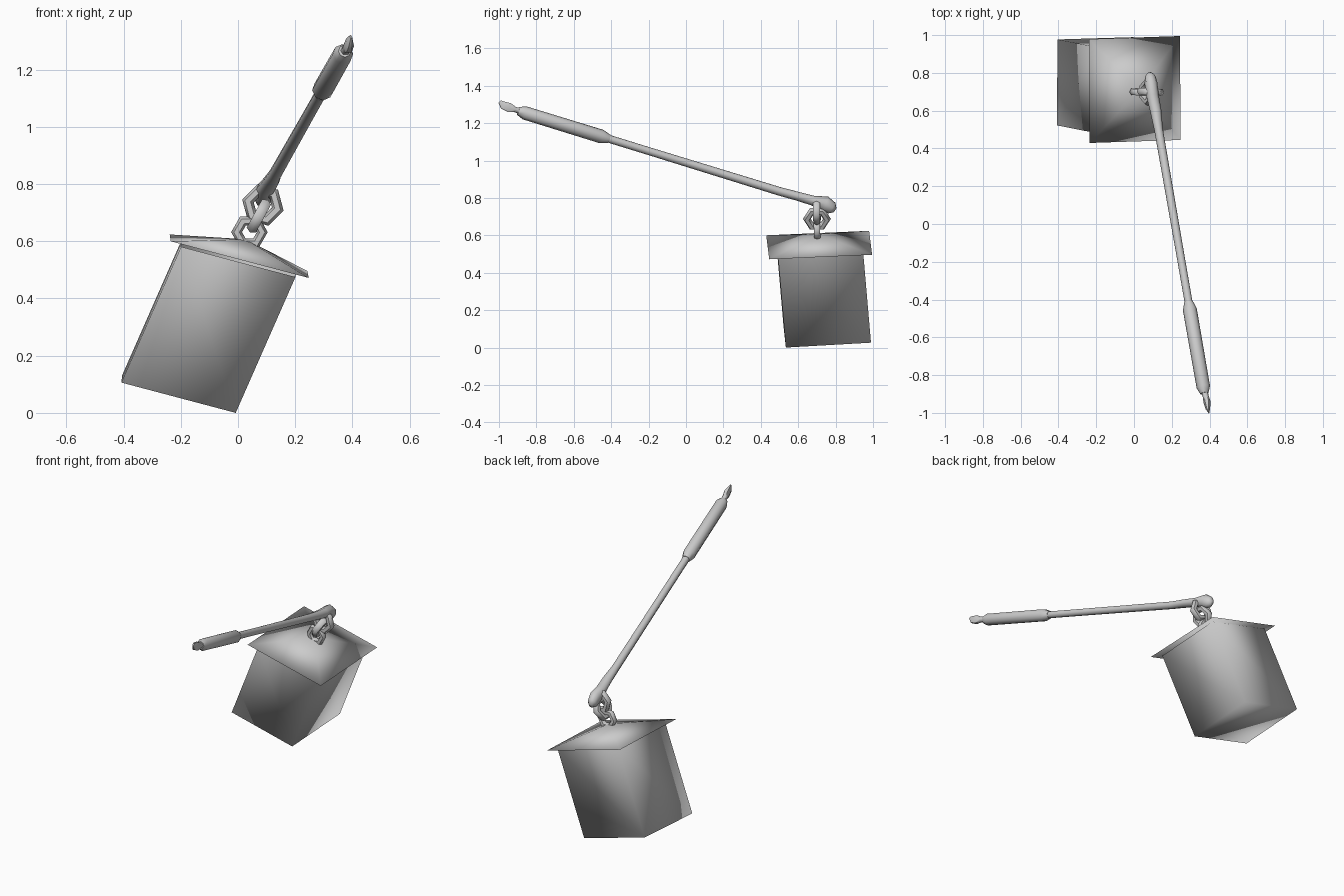
import bpy, bmesh, math
from mathutils import Vector, Quaternion

if "Cube" in bpy.data.objects:
    bpy.data.objects.remove(bpy.data.objects["Cube"])


def finish(bm, name, angle=None, inward=False):
    bmesh.ops.recalc_face_normals(bm, faces=bm.faces)
    if inward:
        bmesh.ops.reverse_faces(bm, faces=bm.faces)
    mesh = bpy.data.meshes.new(name)
    bm.to_mesh(mesh)
    bm.free()
    ob = bpy.data.objects.new(name, mesh)
    bpy.context.collection.objects.link(ob)
    bpy.ops.object.select_all(action='DESELECT')
    ob.select_set(True)
    bpy.context.view_layer.objects.active = ob
    if angle is None:
        bpy.ops.object.shade_smooth()
    else:
        bpy.ops.object.shade_smooth_by_angle(angle=math.radians(angle))
    return ob


def sweep(name, stations, sides=8):
    """Loft rings along stations of (x, y, z, width radius, height radius)."""
    bm = bmesh.new()
    rings = []
    pts = [Vector(s[:3]) for s in stations]
    for i, s in enumerate(stations):
        tangent = (pts[min(i + 1, len(pts) - 1)] - pts[max(i - 1, 0)]).normalized()
        side = tangent.cross(Vector((0, 0, 1))).normalized()
        up = side.cross(tangent)
        rings.append([bm.verts.new(pts[i] + side * s[3] * math.cos(a) + up * s[4] * math.sin(a))
                      for a in (2 * math.pi * k / sides for k in range(sides))])
    for a, b in zip(rings, rings[1:]):
        for k in range(sides):
            n = (k + 1) % sides
            bm.faces.new((a[k], a[n], b[n], b[k]))
    bm.faces.new(rings[0])
    bm.faces.new(rings[-1])
    return finish(bm, name, 60)


def link(name, center, normal, major=0.054, minor=0.021, spin=0):
    """Six-sided chain link."""
    quat = Vector(normal).to_track_quat('Z', 'Y') @ Quaternion((0, 0, 1), math.radians(spin))
    bpy.ops.mesh.primitive_torus_add(major_segments=6, minor_segments=6, major_radius=major,
                                     minor_radius=minor, location=center, rotation=quat.to_euler())
    bpy.context.object.name = name
    bpy.ops.object.shade_smooth_by_angle(angle=math.radians(62))


# Lantern body: slightly skewed, leaning box, double walled and open at the top
corner = Vector((-0.408, 0.522, 0.106))
ex, ey, ez = Vector((0.40, 0.012, -0.106)), Vector((0.003, 0.455, 0.026)), Vector((0.209, -0.041, 0.475))


def body(name, inward):
    bm = bmesh.new()
    bmesh.ops.create_cube(bm, size=1)
    ends = [f for f in bm.faces if abs(f.normal.z) > 0.5 and (inward or f.normal.z > 0)]
    bmesh.ops.delete(bm, geom=ends, context='FACES_ONLY')
    for v in bm.verts:
        c = v.co + Vector((0.5, 0.5, 0.5))
        v.co = corner + ex * c.x + ey * c.y + ez * c.z
    finish(bm, name, None, inward)


body("lantern_body", False)
body("lantern_lining", True)

# Low pyramid roof with overhang
bm = bmesh.new()
mid, rx, ry = Vector((0.004, 0.712, 0.548)), Vector((0.241, 0.008, -0.064)), Vector((-0.002, 0.275, 0.012))
rim = [bm.verts.new(mid + rx * i + ry * j) for i, j in ((-1, -1), (1, -1), (1, 1), (-1, 1))]
apex = bm.verts.new((0.027, 0.707, 0.607))
for k in range(4):
    bm.faces.new((rim[k], rim[(k + 1) % 4], apex))
bm.faces.new(rim)
finish(bm, "lantern_roof")

# Chain links between roof and pole head
link("upper_link", (0.087, 0.70, 0.727), (0.05, 1, 0), spin=15)
link("middle_link", (0.073, 0.70, 0.688), (0.88, 0, -0.48))
link("lower_link", (0.04, 0.70, 0.632), (0, 1, 0.05), 0.045, 0.019, 0)

# Pole axis runs from grip end to head
START, END = Vector((0.37, -0.88, 1.26)), Vector((0.13, 0.50, 0.835))


def along(t, r):
    return (*START.lerp(END, t), r, r)


# Thin shaft with thickened drooping head
sweep("pole", [along(0.0, 0.021), along(0.5, 0.021), along(1.0, 0.023),
               (0.115, 0.60, 0.808, 0.030, 0.024), (0.098, 0.68, 0.785, 0.033, 0.027),
               (0.090, 0.745, 0.768, 0.034, 0.042), (0.086, 0.78, 0.746, 0.028, 0.034),
               (0.084, 0.797, 0.735, 0.012, 0.014)])

# Grip sleeve with tapered ends
sweep("grip", [along(-0.012, 0.022), along(0.012, 0.036), along(0.31, 0.037), along(0.34, 0.023)])

# Flattened end tip with a raised point
sweep("end_tip", [(0.372, -0.88, 1.262, 0.018, 0.018), (0.380, -0.915, 1.273, 0.016, 0.016),
                  (0.387, -0.945, 1.283, 0.019, 0.028), (0.391, -0.978, 1.296, 0.012, 0.024),
                  (0.395, -0.996, 1.315, 0.004, 0.010)], 6)
